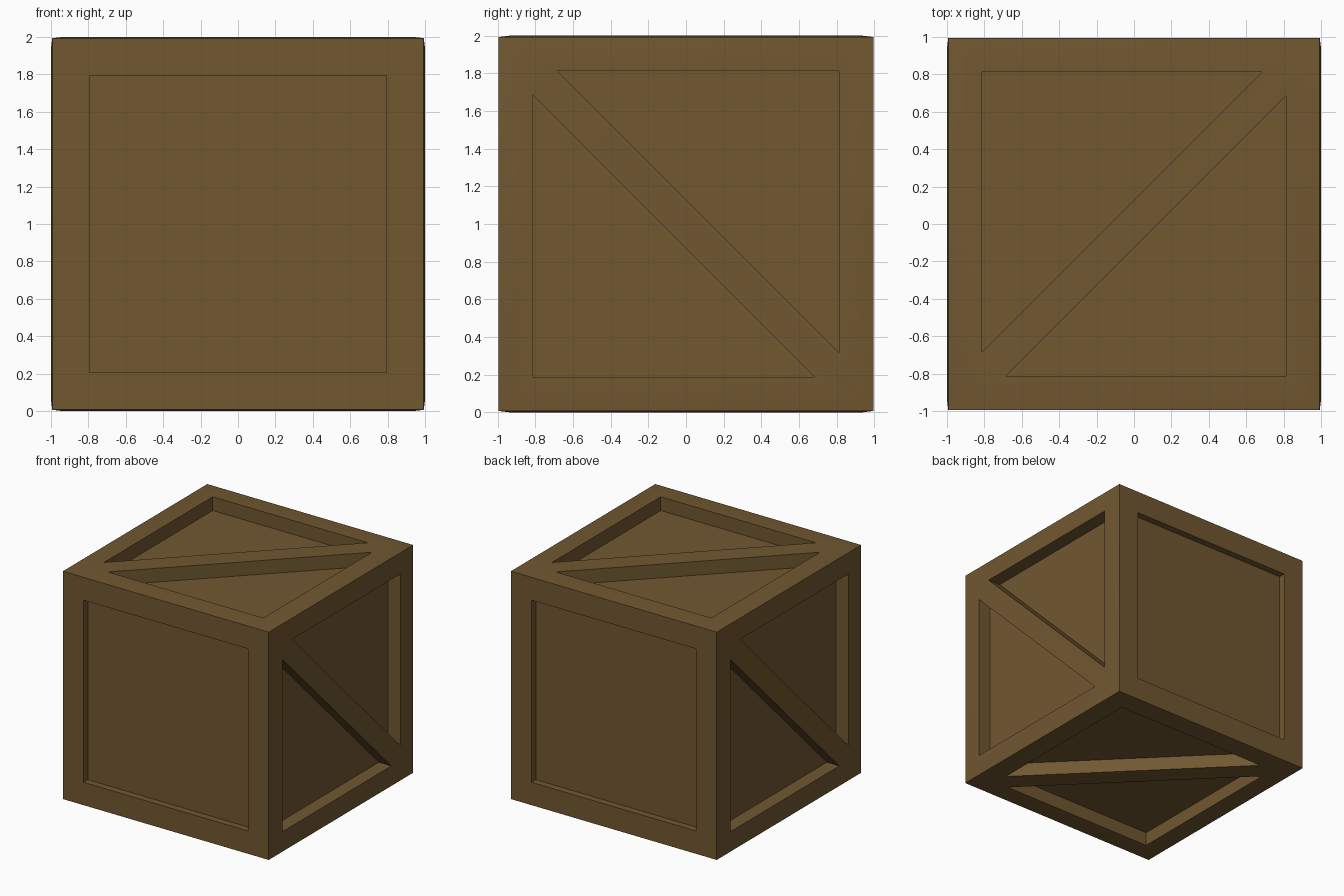
import bpy, bmesh
from mathutils import Vector

if "Cube" in bpy.data.objects:
    bpy.data.objects.remove(bpy.data.objects["Cube"])

X, Y, Z = Vector((1, 0, 0)), Vector((0, 1, 0)), Vector((0, 0, 1))
CORNER = Vector((0.993, 0.995, 0.993))    # outer crate corner
CENTRE = Vector((0, 0, 1))

bm = bmesh.new()


def face(points):
    bm.faces.new([bm.verts.new(p + CENTRE) for p in points])


def corner(n, u, v, a, b):
    s = n + u * a + v * b
    return Vector((s.x * CORNER.x, s.y * CORNER.y, s.z * CORNER.z))


def recess(outline, n, depth):
    """Walls and floor of a sunken panel."""
    low = [p - n * depth for p in outline]
    for i in range(len(outline)):
        j = (i + 1) % len(outline)
        face([outline[i], outline[j], low[j], low[i]])
    face(low)


def ring(outer, inner):
    for i in range(4):
        j = (i + 1) % 4
        face([outer[i], outer[j], inner[j], inner[i]])


SQUARE = [(-1, -1), (1, -1), (1, 1), (-1, 1)]


def braced_side(n, u, v):
    """Slightly raised frame with a diagonal brace from (-,-) to (+,+)."""
    def at(a, b):
        return n + u * a + v * b
    r = 0.94
    ring([corner(n, u, v, a, b) for a, b in SQUARE],
         [at(a * r, b * r) for a, b in SQUARE])
    e, t = 0.813, 0.685
    d1, d2 = at(-r, -r), at(r, r)
    halves = [(at(-r, r), at(-e, e), at(-e, -t), at(t, e)),
              (at(r, -r), at(e, -e), at(-t, -e), at(e, t))]
    for big, c, p, q in halves:
        face([big, d1, p, c])
        face([big, c, q, d2])
        recess([c, p, q], n, 0.12)
    (_, _, p, q), (_, _, p2, q2) = halves
    face([d1, p, q, d2, q2, p2])


def plain_side(n, u, v):
    """Flat frame with a square sunken panel."""
    inner = [n * CORNER.y + u * a * 0.794 + v * b * 0.794 for a, b in SQUARE]
    ring([corner(n, u, v, a, b) for a, b in SQUARE], inner)
    recess(inner, n, 0.06)


braced_side(Z, X, Y)      # top
braced_side(-Z, X, -Y)    # bottom
braced_side(X, Y, -Z)     # right
braced_side(-X, Y, Z)     # left
plain_side(-Y, X, Z)      # front
plain_side(Y, X, Z)       # back

bmesh.ops.remove_doubles(bm, verts=bm.verts, dist=1e-4)
bmesh.ops.recalc_face_normals(bm, faces=bm.faces)
mesh = bpy.data.meshes.new("wooden_crate")
bm.to_mesh(mesh)
bm.free()

wood = bpy.data.materials.new("brown wood")
wood.diffuse_color = (0.165, 0.096, 0.030, 1)
wood.use_nodes = True
wood.node_tree.nodes["Principled BSDF"].inputs["Base Color"].default_value = wood.diffuse_color
mesh.materials.append(wood)

crate = bpy.data.objects.new("wooden_crate", mesh)
bpy.context.collection.objects.link(crate)
bpy.context.view_layer.objects.active = crate
crate.select_set(True)
bpy.ops.object.shade_smooth_by_angle()
